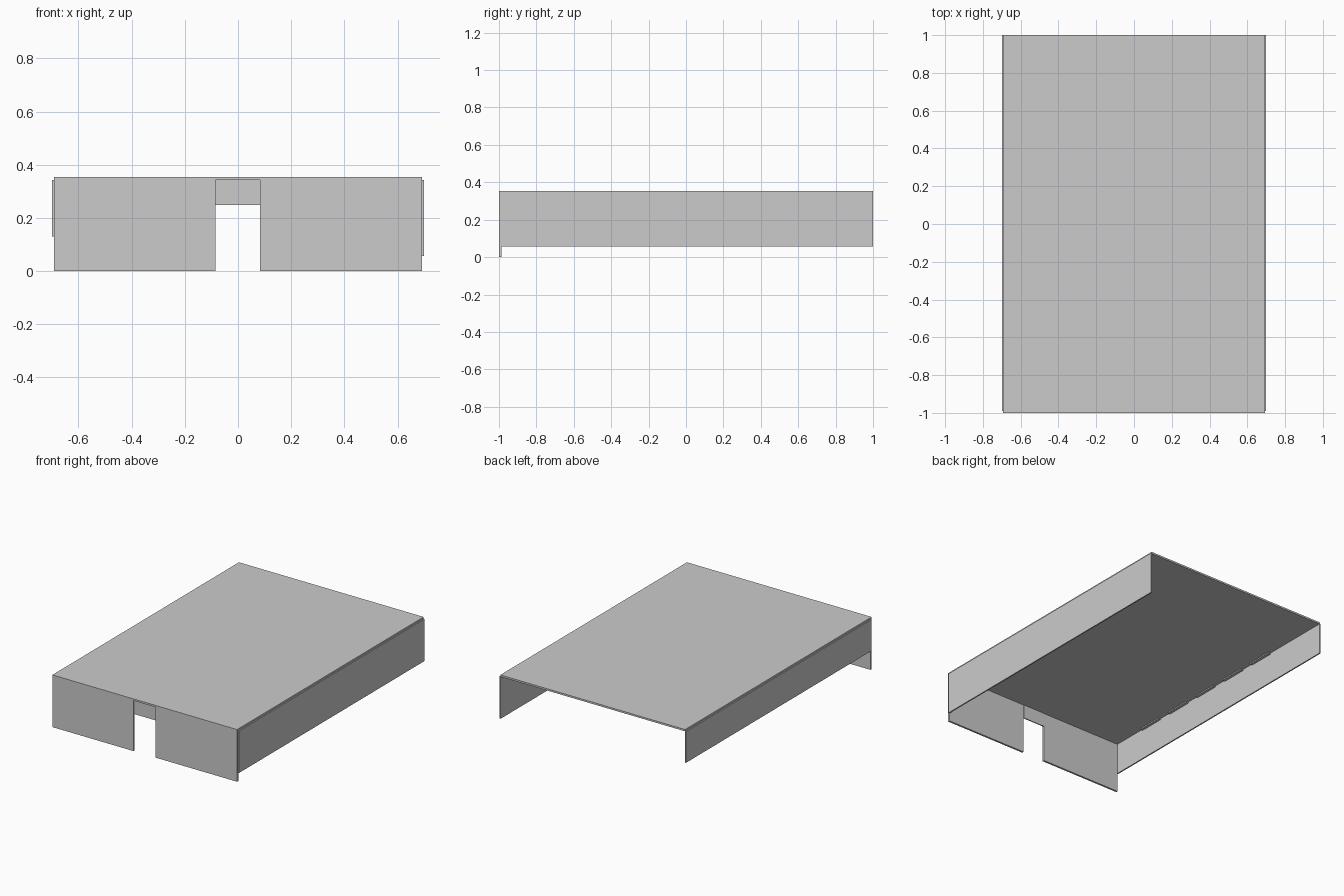
import bpy

if "Cube" in bpy.data.objects:
    bpy.data.objects.remove(bpy.data.objects["Cube"])


def box(name, x, y, z):
    """Axis-aligned box from (min, max) ranges."""
    bpy.ops.mesh.primitive_cube_add(size=1)
    ob = bpy.context.object
    ob.name = name
    ob.location = [(r[0] + r[1]) / 2 for r in (x, y, z)]
    ob.scale = [r[1] - r[0] for r in (x, y, z)]
    bpy.ops.object.transform_apply(location=True, rotation=False, scale=True)
    return ob


W = 0.693      # half width of the roof and front
TOP = 0.342    # underside of the roof

# Roof slab
box("roof", (-W, W), (-1, 1), (TOP, 0.354))

# Side walls: the right one hangs lower than the left one
box("right_wall", (0.691, 0.7), (-0.99, 1), (0.057, TOP))
box("left_wall", (-0.7, -0.691), (-0.99, 1), (0.13, TOP))

# Front wall: two panels and a slightly recessed lintel over the doorway
FRONT = (-1, -0.987)
box("front_panel_left", (-W, -0.085), FRONT, (0, TOP))
box("front_panel_right", (0.082, W), FRONT, (0, TOP))
box("door_lintel", (-0.085, 0.082), (-0.992, -0.985), (0.248, TOP))

# Small fixing tabs under the roof along the left wall
for i in range(5):
    y = -0.74 + 0.27 * i
    box(f"fixing_tab_{i + 1}", (-0.691, -0.673), (y, y + 0.18), (0.334, TOP))
